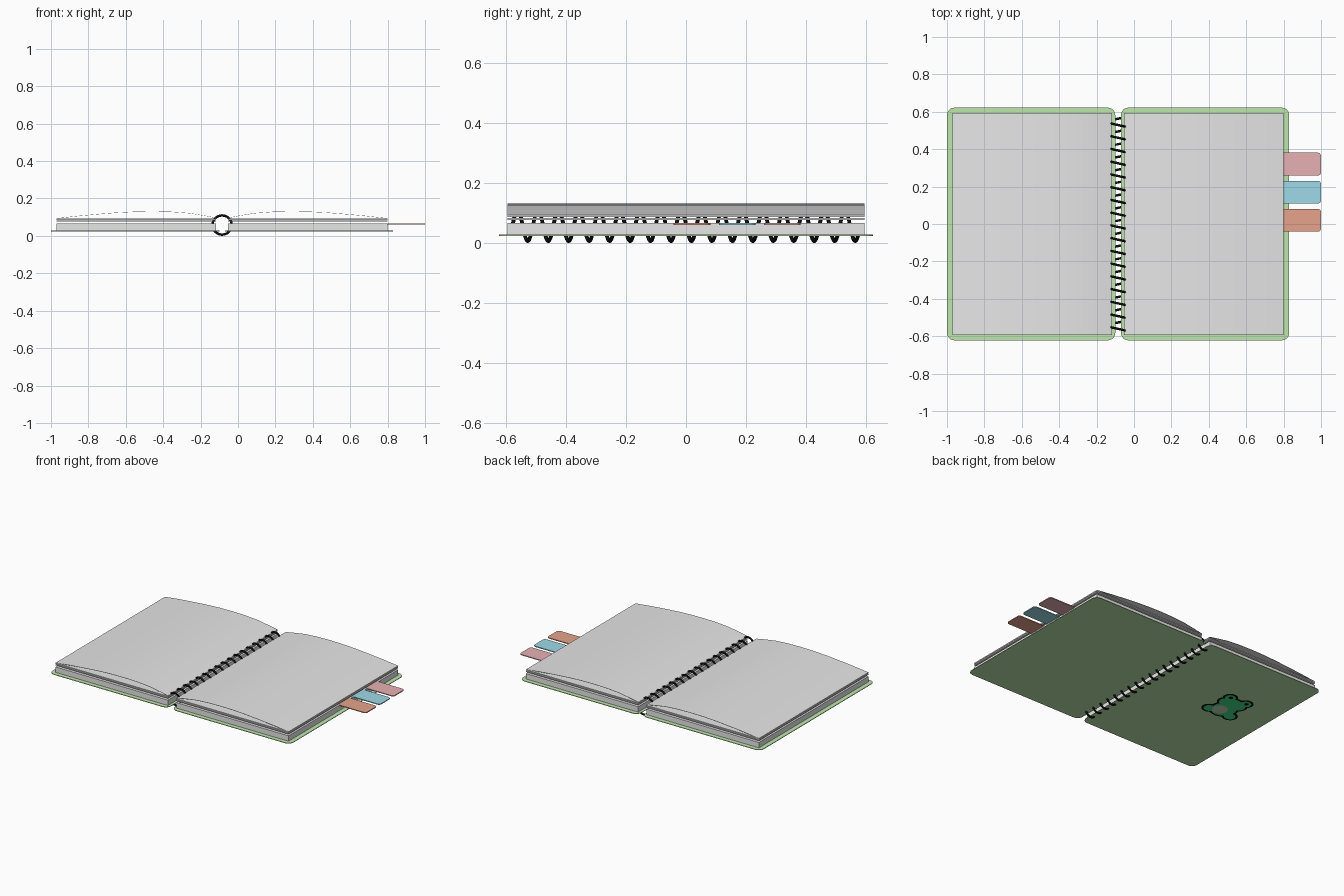
import bpy, bmesh, math

if "Cube" in bpy.data.objects:
    bpy.data.objects.remove(bpy.data.objects["Cube"])

C = -0.085            # x of the binding axis; both halves mirror about it


def material(name, rgb):
    m = bpy.data.materials.new(name)
    m.diffuse_color = (*rgb, 1)
    m.use_nodes = True
    m.node_tree.nodes["Principled BSDF"].inputs["Base Color"].default_value = m.diffuse_color
    return m


PAPER = material("paper white", (0.8, 0.8, 0.8))
COVER = material("cover green", (0.52, 0.80, 0.42))
WIRE = material("wire black", (0.004, 0.004, 0.004))
PINK = material("tab pink", (0.80, 0.44, 0.46))
BLUE = material("tab blue", (0.34, 0.70, 0.80))
ORANGE = material("tab orange", (0.82, 0.38, 0.27))
FROG = material("sticker green", (0.05, 0.72, 0.26))
BELLY = material("sticker pale", (0.62, 0.68, 0.48))


def finish(name, bm, mat):
    bmesh.ops.recalc_face_normals(bm, faces=bm.faces)
    me = bpy.data.meshes.new(name)
    bm.to_mesh(me)
    bm.free()
    me.materials.append(mat)
    ob = bpy.data.objects.new(name, me)
    bpy.context.collection.objects.link(ob)
    return ob


def prism(name, outline, z0, z1, mat):
    """Extrude a flat outline of (x, y) points from z0 to z1."""
    bm = bmesh.new()
    f = bm.faces.new([bm.verts.new((x, y, z0)) for x, y in outline])
    up = bmesh.ops.extrude_face_region(bm, geom=[f])["geom"]
    bmesh.ops.translate(bm, vec=(0, 0, z1 - z0),
                        verts=[v for v in up if isinstance(v, bmesh.types.BMVert)])
    return finish(name, bm, mat)


def rounded(x0, x1, y0, y1, r, n=6):
    pts = []
    for k, (cx, cy) in enumerate([(x1 - r, y1 - r), (x0 + r, y1 - r),
                                  (x0 + r, y0 + r), (x1 - r, y0 + r)]):
        for i in range(n + 1):
            a = (k + i / n) * math.pi / 2
            pts.append((cx + r * math.cos(a), cy + r * math.sin(a)))
    return pts


def box(name, x0, x1, z0, z1, mat):
    y = 0.594
    return prism(name, [(x0, -y), (x1, -y), (x1, y), (x0, y)], z0, z1, mat)


# Arch of the loose top page: distance from the binding axis, height
ARCH = [(0.032, 0.097), (0.09, 0.108), (0.175, 0.122), (0.27, 0.129), (0.36, 0.131),
        (0.46, 0.130), (0.56, 0.125), (0.66, 0.117), (0.77, 0.107), (0.885, 0.094)]


def arched_page(name, s):
    bm = bmesh.new()
    t = 0.0015
    prof = [(d, z) for d, z in ARCH] + [(d, z - t) for d, z in reversed(ARCH)]
    rows = [[bm.verts.new((C + s * d, y, z)) for d, z in prof] for y in (-0.594, 0.594)]
    n = len(prof)
    for i in range(n):
        j = (i + 1) % n
        bm.faces.new((rows[0][i], rows[0][j], rows[1][j], rows[1][i]))
    for row in rows:                                  # thin edge strips
        for i in range(len(ARCH) - 1):
            bm.faces.new((row[i], row[i + 1], row[n - 2 - i], row[n - 1 - i]))
    ob = finish(name, bm, PAPER)
    bpy.context.view_layer.objects.active = ob
    ob.select_set(True)
    bpy.ops.object.shade_smooth_by_angle(angle=math.radians(30))
    ob.select_set(False)


# Covers, page blocks and loose sheets of both halves
for side, s in (("left", -1), ("right", 1)):
    a, b = sorted((C + s * 0.015, C + s * 0.915))
    prism(side + "_cover", rounded(a, b, -0.622, 0.622, 0.04), 0.024, 0.028, COVER)
    a, b = sorted((C + s * 0.032, C + s * 0.885))
    box(side + "_page_block", a, b, 0.029, 0.066, PAPER)
    box(side + "_lower_sheets", a, b, 0.077, 0.083, PAPER)
    box(side + "_upper_sheets", a, b, 0.086, 0.093, PAPER)
    arched_page(side + "_top_page", s)

# Index tabs on the right edge
for name, y, mat in (("pink_tab", 0.32, PINK), ("blue_tab", 0.17, BLUE),
                     ("orange_tab", 0.02, ORANGE)):
    prism(name, rounded(0.70, 1.0, y - 0.061, y + 0.061, 0.018), 0.0665, 0.0665 - 0.006, mat)

# Spiral wire binding
R, W, PITCH, STEPS = 0.0515, 0.0065, 0.0681, 24
cu = bpy.data.curves.new("spiral_binding", "CURVE")
cu.dimensions = "3D"
cu.bevel_depth = W
cu.bevel_resolution = 2
cu.use_fill_caps = True
count = 17 * STEPS
sp = cu.splines.new("POLY")
sp.points.add(count)
for i in range(count + 1):
    t = -math.pi + i * 2 * math.pi / STEPS
    y = 0.529 - PITCH * (t - math.pi / 2) / (2 * math.pi)
    sp.points[i].co = (C - R * math.cos(t), y, R + W + R * math.sin(t), 1)
cu.materials.append(WIRE)
coil = bpy.data.objects.new("spiral_binding", cu)
bpy.context.collection.objects.link(coil)
bpy.context.view_layer.objects.active = coil
coil.select_set(True)
bpy.ops.object.convert(target="MESH")
bpy.ops.object.shade_smooth_by_angle(angle=math.radians(50))


# Frog sticker under the left cover, made of overlapping flat discs
def discs(name, items, z, grow, mat):
    bm = bmesh.new()
    for x, y, rx, ry in items:
        ring = [bm.verts.new((x + (rx + grow) * math.cos(k * math.pi / 14),
                              y + (ry + grow) * math.sin(k * math.pi / 14), z))
                for k in range(28)]
        bm.faces.new(ring)
    ob = finish(name, bm, mat)
    for p in ob.data.polygons:                        # face downwards
        if p.normal.z > 0:
            p.flip()


SHAPE = [(-0.68, 0.14, 0.095, 0.06), (-0.68, 0.06, 0.08, 0.08), (-0.62, 0.195, 0.035, 0.033),
         (-0.745, 0.195, 0.035, 0.033), (-0.60, 0.015, 0.038, 0.035), (-0.765, 0.015, 0.038, 0.035)]
discs("sticker_outline", SHAPE, 0.0225, 0.014, WIRE)
discs("sticker_frog", SHAPE, 0.021, 0, FROG)
discs("sticker_belly", [(-0.66, 0.045, 0.05, 0.05)], 0.0195, 0, BELLY)
discs("sticker_eyes", [(-0.62, 0.2, 0.014, 0.014), (-0.745, 0.2, 0.014, 0.014)], 0.0195, 0, WIRE)
